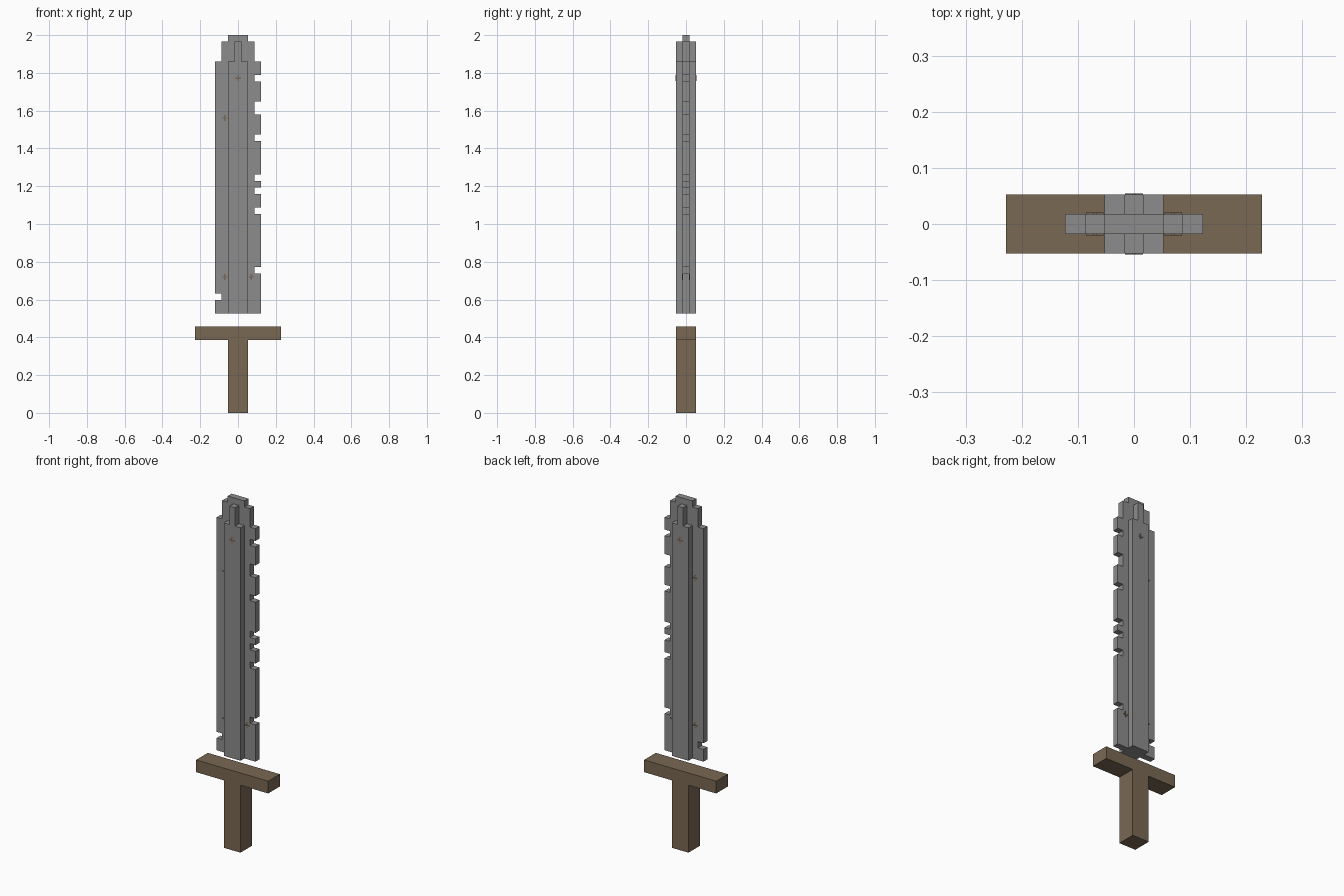
import bpy, bmesh

if "Cube" in bpy.data.objects:
    bpy.data.objects.remove(bpy.data.objects["Cube"], do_unlink=True)

U = 2 / 57  # one block of the stepped design


def material(name, rgb):
    m = bpy.data.materials.new(name)
    m.use_nodes = True
    m.diffuse_color = (*rgb, 1)
    m.node_tree.nodes["Principled BSDF"].inputs["Base Color"].default_value = (*rgb, 1)
    return m


steel = material("steel grey", (0.265, 0.265, 0.27))
wood = material("wood brown", (0.195, 0.14, 0.088))


def extrude_profile(name, points, depth, mat):
    """Extrude an x-z outline, given in blocks, evenly about y = 0."""
    bm = bmesh.new()
    face = bm.faces.new([bm.verts.new((x * U, -depth / 2 * U, z * U)) for x, z in points])
    result = bmesh.ops.extrude_face_region(bm, geom=[face])
    moved = [v for v in result["geom"] if isinstance(v, bmesh.types.BMVert)]
    bmesh.ops.translate(bm, verts=moved, vec=(0, depth * U, 0))
    bmesh.ops.recalc_face_normals(bm, faces=bm.faces)
    mesh = bpy.data.meshes.new(name)
    bm.to_mesh(mesh)
    bm.free()
    mesh.materials.append(mat)
    obj = bpy.data.objects.new(name, mesh)
    bpy.context.collection.objects.link(obj)
    return obj


def edge(side, notches):
    """One edge of the blade from bottom to tip, with square notches."""
    pts = [(3.5, 15)]
    for low, high in notches:
        pts += [(3.5, low), (2.5, low), (2.5, high), (3.5, high)]
    pts += [(3.5, 53), (2.5, 53), (2.5, 56), (1.5, 56), (1.5, 57)]
    return [(side * x, z) for x, z in pts]


# Handle: grip and crossguard in one outline
half = [(1.5, 0), (1.5, 11), (6.5, 11), (6.5, 13)]
extrude_profile("handle", half + [(-x, z) for x, z in reversed(half)], 3, wood)

# Thin blade with chipped edges
chips = [(21, 22), (30, 31), (33, 34), (35, 36), (41, 42), (45, 47), (50, 51)]
extrude_profile("blade", edge(1, chips) + edge(-1, [(17, 18)])[::-1], 1, steel)

# Raised central ridge on both faces, stepping in near the tip
half = [(1.5, 15), (1.5, 53), (0.5, 53), (0.5, 56)]
extrude_profile("ridge", half + [(-x, z) for x, z in reversed(half)], 3, steel)

# Small brown cross-shaped specks that show on both faces
a, b = 0.45, 0.09
cross = [(a, b), (b, b), (b, a), (-b, a), (-b, b), (-a, b),
         (-a, -b), (-b, -b), (-b, -a), (b, -a), (b, -b), (a, -b)]
for x, z, depth in [(-2, 20.5, 1.15), (2, 20.5, 1.15), (-2, 44.5, 1.15), (0, 50.5, 3.1)]:
    extrude_profile("speck", [(x + p, z + q) for p, q in cross], depth, wood)
